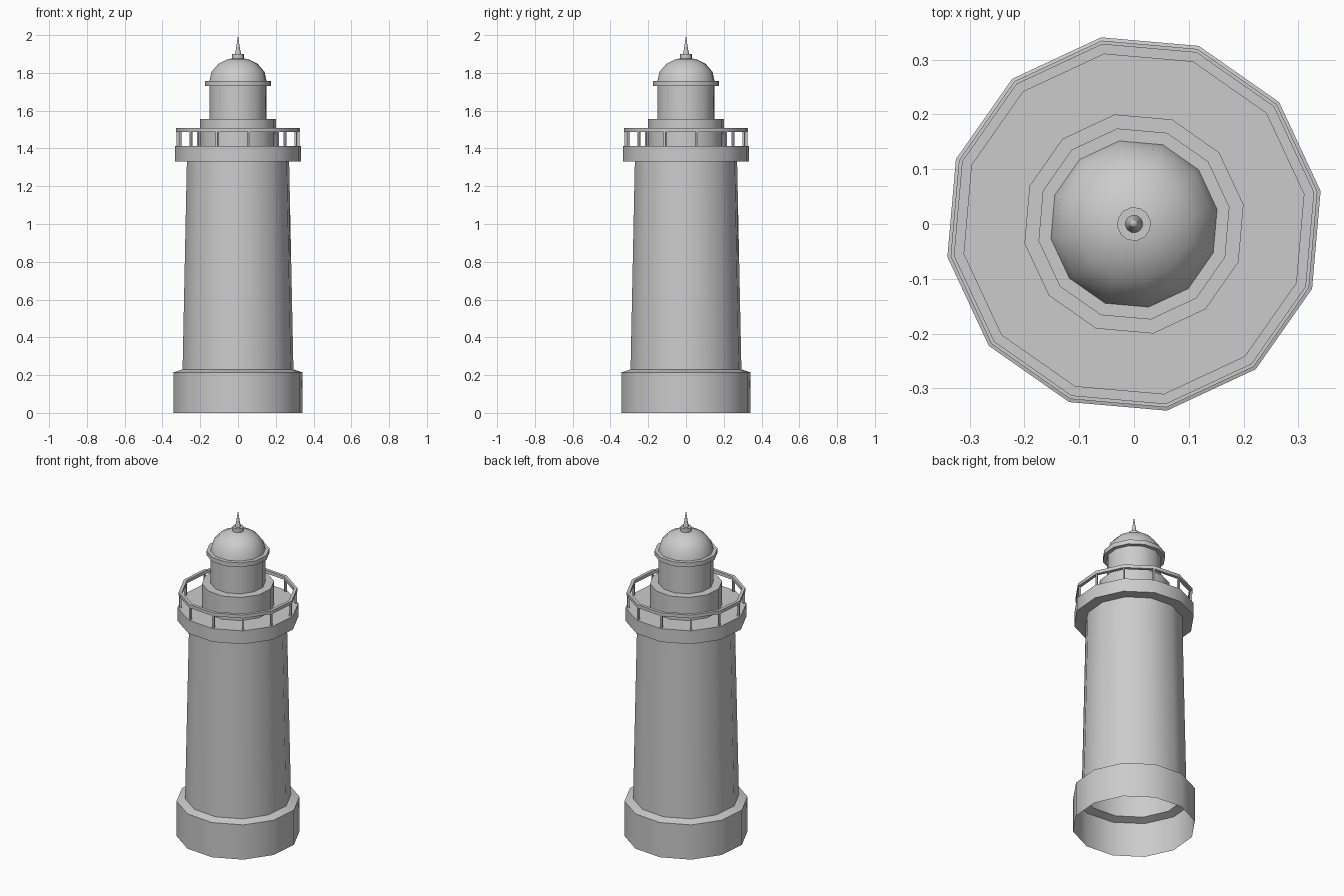
import bpy, bmesh, math
from mathutils import Matrix, Vector

SIDES = 12
TURN = math.radians(10)

cube = bpy.data.objects.get("Cube")
if cube:
    bpy.data.objects.remove(cube, do_unlink=True)

stone = bpy.data.materials.new("grey_stone")
stone.use_nodes = True
stone.diffuse_color = (0.6, 0.6, 0.6, 1)
stone.node_tree.nodes["Principled BSDF"].inputs["Base Color"].default_value = (0.6, 0.6, 0.6, 1)


def finish(name, bm):
    """Turn a bmesh into a named object, smooth except at hard edges."""
    mesh = bpy.data.meshes.new(name)
    bm.to_mesh(mesh)
    bm.free()
    obj = bpy.data.objects.new(name, mesh)
    bpy.context.collection.objects.link(obj)
    mesh.materials.append(stone)
    bpy.ops.object.select_all(action='DESELECT')
    obj.select_set(True)
    bpy.context.view_layer.objects.active = obj
    bpy.ops.object.shade_smooth_by_angle(angle=math.radians(40))
    return obj


def lathe(name, profile, closed=False):
    """Spin (radius, height) points, listed from bottom to top along the outside."""
    bm = bmesh.new()
    rings = []
    for r, z in profile:
        if r == 0:
            rings.append([bm.verts.new((0, 0, z))] * SIDES)
        else:
            angles = [TURN + math.tau * i / SIDES for i in range(SIDES)]
            rings.append([bm.verts.new((r * math.cos(a), r * math.sin(a), z)) for a in angles])
    if closed:
        rings.append(rings[0])
    for low, high in zip(rings, rings[1:]):
        for i in range(SIDES):
            j = (i + 1) % SIDES
            corners = list(dict.fromkeys((low[i], low[j], high[j], high[i])))
            bm.faces.new(corners)
    return finish(name, bm)


# Hollow base and tower, open underneath
lathe("base", [(0.346, 0), (0.346, 0.215), (0.298, 0.23)])
lathe("tower", [(0.298, 0.23), (0.275, 1.33)])

# Gallery deck with the drum standing on it
lathe("gallery_deck", [(0.275, 1.33), (0.34, 1.33), (0.34, 1.412), (0.203, 1.412)])
lathe("drum", [(0.203, 1.412), (0.203, 1.555), (0.154, 1.555)])

# Lantern room, eaves ring and dome
lathe("lantern_room", [(0.154, 1.555), (0.154, 1.73)])
lathe("eaves_ring", [(0.154, 1.73), (0.177, 1.73), (0.177, 1.757), (0.154, 1.757)])
lathe("dome", [(0.154, 1.757), (0.143, 1.805), (0.105, 1.848), (0.055, 1.873), (0, 1.88)])

# Finial
lathe("finial_collar", [(0.031, 1.87), (0.031, 1.9), (0, 1.9)])
lathe("finial_spike", [(0.016, 1.9), (0.008, 1.945), (0, 2.0)])

# Railing: one handrail and a post at each corner
lathe("handrail", [(0.315, 1.487), (0.334, 1.487), (0.334, 1.507), (0.315, 1.507)], closed=True)
posts = bmesh.new()
for i in range(SIDES):
    spot = Matrix.Rotation(TURN + math.tau * i / SIDES, 4, 'Z') @ Matrix.Translation((0.325, 0, 1.45))
    bmesh.ops.create_cube(posts, size=1, matrix=spot @ Matrix.Diagonal((0.011, 0.011, 0.08, 1)))
finish("railing_posts", posts)
